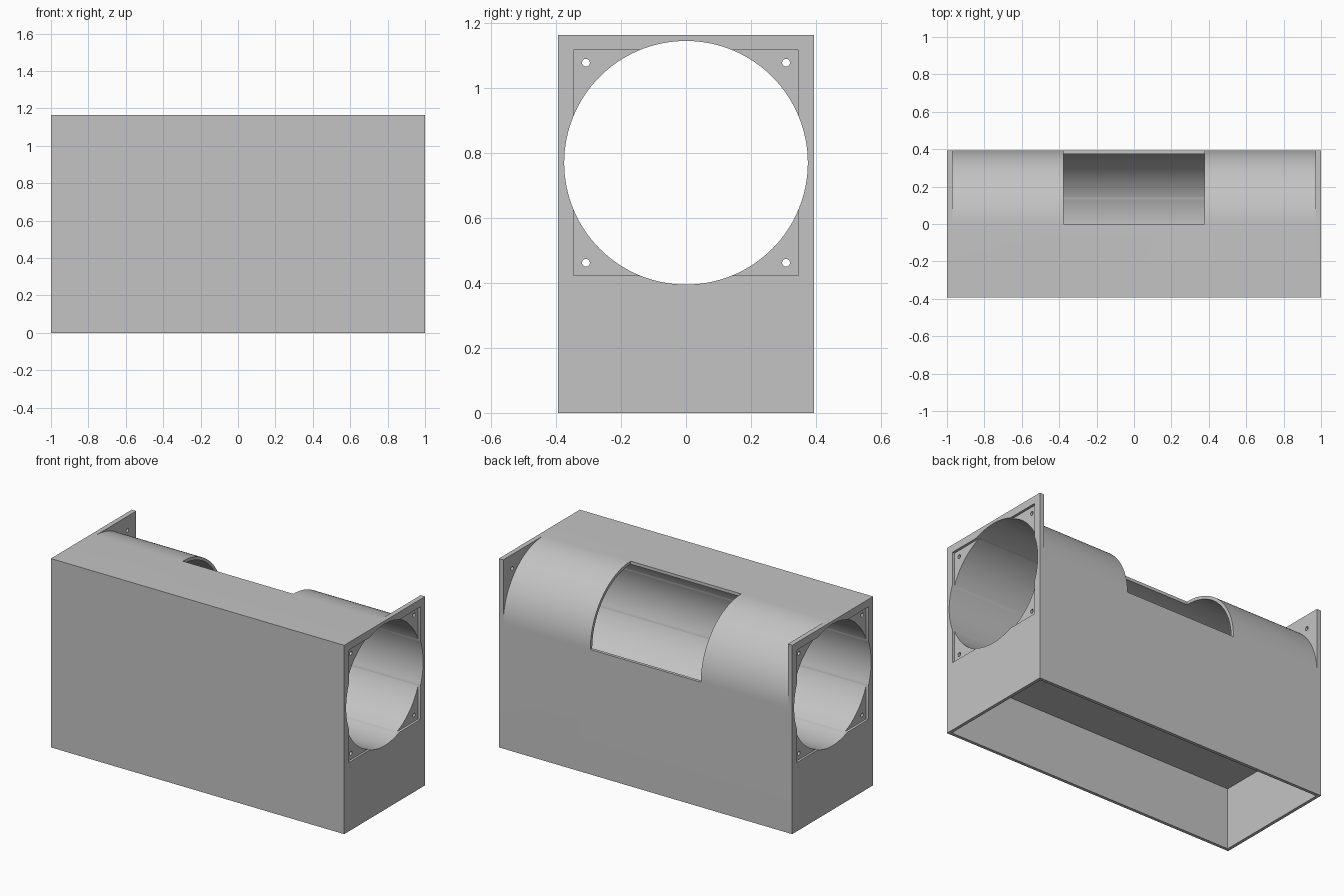
import bpy
import bmesh
from math import cos, sin, pi
from mathutils import Matrix, Vector

if "Cube" in bpy.data.objects:
    bpy.data.objects.remove(bpy.data.objects["Cube"], do_unlink=True)

R_OUT, R_BORE, CZ = 0.394, 0.375, 0.77   # tube radii and axis height
HALF_Y, TOP = R_OUT, CZ + R_OUT
WALL = R_OUT - R_BORE
FLANGE = 0.03
SEGS = 128

grey = bpy.data.materials.new("light grey plastic")
grey.use_nodes = True
colour = (0.55, 0.55, 0.55, 1)
grey.diffuse_color = colour
grey.node_tree.nodes["Principled BSDF"].inputs["Base Color"].default_value = colour


def add_object(name, bm):
    bmesh.ops.recalc_face_normals(bm, faces=bm.faces)
    mesh = bpy.data.meshes.new(name)
    bm.to_mesh(mesh)
    bm.free()
    mesh.materials.append(grey)
    obj = bpy.data.objects.new(name, mesh)
    bpy.context.collection.objects.link(obj)
    return obj


def prism(name, profile, x0, x1):
    """Extrude a closed (y, z) profile along x."""
    bm = bmesh.new()
    face = bm.faces.new([bm.verts.new((x0, y, z)) for y, z in profile])
    ext = bmesh.ops.extrude_face_region(bm, geom=[face])
    verts = [v for v in ext["geom"] if isinstance(v, bmesh.types.BMVert)]
    bmesh.ops.translate(bm, verts=verts, vec=Vector((x1 - x0, 0, 0)))
    return add_object(name, bm)


def box(name, x0, x1, y0, y1, z0, z1):
    return prism(name, [(y0, z0), (y1, z0), (y1, z1), (y0, z1)], x0, x1)


def rod(name, y, z, radius, segs):
    ring = [(y + radius * cos(2 * pi * i / segs), z + radius * sin(2 * pi * i / segs))
            for i in range(segs)]
    return prism(name, ring, -1.2, 1.2)


# Block that becomes the housing
housing = box("fan_duct_housing", -1, 1, -HALF_Y, HALF_Y, 0, TOP)
cutters = []

# Round the upper back edge between the end flanges
steps = SEGS // 4
arc = [(R_OUT * sin(pi / 2 * i / steps), CZ + R_OUT * cos(pi / 2 * i / steps))
       for i in range(steps + 1)]
cutters.append(prism("rounding_cutter", arc + [(0.6, CZ), (0.6, 1.4), (0, 1.4)],
                     -1 + FLANGE, 1 - FLANGE))

# Open cavity underneath
cutters.append(box("cavity_cutter", -1 + WALL, 1 - WALL, -R_BORE, R_BORE, -0.2, CZ - R_OUT))

# Bore along the whole length
cutters.append(rod("bore_cutter", 0, CZ, R_BORE, SEGS))

# Window in the upper back quarter of the tube
cutters.append(box("window_cutter", -0.377, 0.377, 0, 0.6, CZ, 1.4))

# Square recess in each end, and screw holes at its corners
for side in (-1, 1):
    x0, x1 = sorted((side * 0.985, side * 1.2))
    cutters.append(box("recess_cutter", x0, x1, -0.347, 0.347, CZ - 0.347, CZ + 0.347))
    for dz in (-0.308, 0.308):
        cutters.append(rod("screw_hole_cutter", side * 0.308, CZ + dz, 0.012, 24))

# Cut everything and tidy up
bpy.context.view_layer.objects.active = housing
for cutter in cutters:
    cutter.hide_render = True
    mod = housing.modifiers.new("cut", "BOOLEAN")
    mod.operation = "DIFFERENCE"
    mod.solver = "EXACT"
    mod.object = cutter
    bpy.ops.object.modifier_apply(modifier=mod.name)
    bpy.data.objects.remove(cutter, do_unlink=True)

# Smooth curved walls, keep edges crisp
for obj in bpy.context.selected_objects:
    obj.select_set(False)
housing.select_set(True)
bpy.ops.object.shade_smooth_by_angle(angle=pi / 6)
